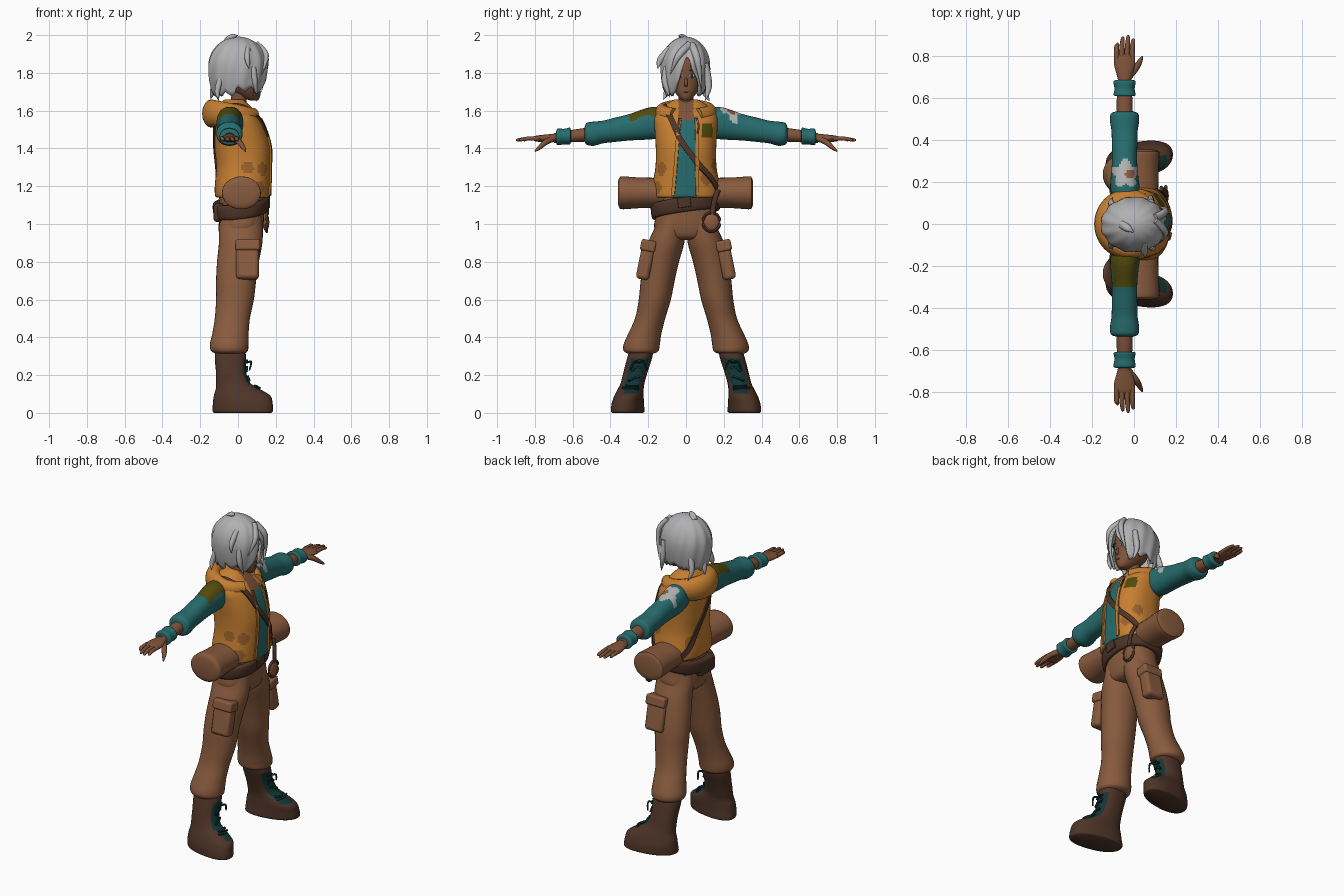
import bpy, bmesh, math
from mathutils import Vector
from mathutils.bvhtree import BVHTree

if "Cube" in bpy.data.objects:
    bpy.data.objects.remove(bpy.data.objects["Cube"])

COLOURS = {
    "hair_grey": (0.44, 0.44, 0.45), "skin_brown": (0.21, 0.085, 0.04),
    "vest_orange": (0.56, 0.21, 0.03), "rust": (0.33, 0.12, 0.025),
    "teal": (0.02, 0.15, 0.155), "olive": (0.085, 0.07, 0.004),
    "tan": (0.25, 0.105, 0.048), "dark_brown": (0.075, 0.034, 0.02),
    "dark_teal": (0.006, 0.035, 0.036)}
MATS = {}
for key, c in COLOURS.items():
    MATS[key] = bpy.data.materials.new(key)
    MATS[key].diffuse_color = (*c, 1)


def build(name, verts, faces, mat):
    me = bpy.data.meshes.new(name)
    me.from_pydata([tuple(v) for v in verts], [], faces)
    bm = bmesh.new()
    bm.from_mesh(me)
    bmesh.ops.recalc_face_normals(bm, faces=bm.faces)
    bm.to_mesh(me)
    bm.free()
    me.materials.append(MATS[mat])
    ob = bpy.data.objects.new(name, me)
    bpy.context.collection.objects.link(ob)
    return ob


def resample(rows, steps, closed=False):
    """Smooth interpolation through rows of numbers."""
    n, out = len(rows), []
    for i in range(n if closed else n - 1):
        idx = [(i + k) % n if closed else min(max(i + k, 0), n - 1) for k in (-1, 0, 1, 2)]
        a, b, c, d = (rows[j] for j in idx)
        for s in range(steps):
            t = s / steps
            out.append([0.5 * (2 * q + (r - p) * t + (2 * p - 5 * q + 4 * r - w) * t * t
                               + (3 * q - p - 3 * r + w) * t ** 3) for p, q, r, w in zip(a, b, c, d)])
    if not closed:
        out.append(list(rows[-1]))
    return out


def skin_rings(name, rings, mat, closed=False):
    n, m = len(rings[0]), len(rings)
    faces = [(i * n + j, i * n + (j + 1) % n, (i + 1) % m * n + (j + 1) % n, (i + 1) % m * n + j)
             for i in range(m if closed else m - 1) for j in range(n)]
    if not closed:
        faces += [tuple(range(n)), tuple(range((m - 1) * n, m * n))]
    return build(name, [v for r in rings for v in r], faces, mat)


def loft(name, rows, mat, axis="z", side=1, n=36, p=2.0, steps=4, warp=None):
    """Rows: position on the axis, centre u, centre v, radius u, radius v."""
    rings = []
    for t, u, v, ru, rv in resample(rows, steps):
        ring = []
        for j in range(n):
            c, s = math.cos(2 * math.pi * j / n), math.sin(2 * math.pi * j / n)
            a = u + ru * math.copysign(abs(c) ** (2 / p), c)
            b = v + rv * math.copysign(abs(s) ** (2 / p), s)
            q = Vector((a, b, t)) if axis == "z" else Vector((a, t, b))
            if warp:
                q = warp(q)
            q.y *= side
            ring.append(q)
        rings.append(ring)
    return skin_rings(name, rings, mat)


def tube(name, rows, mat, n=10, steps=4, closed=False, side=1):
    """Rows: x, y, z, sideways radius, upward radius."""
    rows = resample(rows, steps, closed)
    pts = [Vector((r[0], r[1] * side, r[2])) for r in rows]
    rings, m = [], len(pts)
    for i, (q, r) in enumerate(zip(pts, rows)):
        t = (pts[(i + 1) % m] - pts[i - 1] if closed else pts[min(i + 1, m - 1)] - pts[max(i - 1, 0)]).normalized()
        ref = Vector((0, 0, 1)) if abs((pts[-1] - pts[0]).normalized().z) < 0.8 or closed else Vector((1, 0, 0))
        s = t.cross(ref).normalized()
        up = s.cross(t)
        rings.append([q + s * r[3] * math.cos(2 * math.pi * k / n) + up * r[4] * math.sin(2 * math.pi * k / n)
                      for k in range(n)])
    return skin_rings(name, rings, mat, closed)


def tree(ob):
    return BVHTree.FromPolygons([v.co.copy() for v in ob.data.vertices], [tuple(f.vertices) for f in ob.data.polygons])


def ribbon(name, pts, base, width, mat, thick=0.008, closed=False, steps=6):
    """Flat strap laid on the surface of a base part."""
    hits = [base.find_nearest(Vector(q))[:2] for q in resample(pts, steps, closed)]
    m, rings = len(hits), []
    for i, (q, nor) in enumerate(hits):
        t = hits[(i + 1) % m][0] - hits[i - 1][0] if closed else hits[min(i + 1, m - 1)][0] - hits[max(i - 1, 0)][0]
        s = t.cross(nor).normalized() * width
        rings.append([q - s - nor * 0.01, q + s - nor * 0.01, q + s + nor * thick, q - s + nor * thick])
    return skin_rings(name, rings, mat, closed)


def paint(ob, mat, test):
    ob.data.materials.append(MATS[mat])
    for f in ob.data.polygons:
        if test(f.center, f.normal):
            f.material_index = len(ob.data.materials) - 1


def blob(name, loc, size, mat):
    bm = bmesh.new()
    bmesh.ops.create_icosphere(bm, subdivisions=3, radius=1)
    verts = [Vector(loc) + Vector([a * b for a, b in zip(v.co, size)]) for v in bm.verts]
    faces = [[v.index for v in f.verts] for f in bm.faces]
    bm.free()
    return build(name, verts, faces, mat)


def box(name, loc, size, mat, tilt=0, bevel=0.015):
    h = [s / 2 for s in size]
    verts = [(x * h[0], y * h[1], z * h[2]) for x in (-1, 1) for y in (-1, 1) for z in (-1, 1)]
    ob = build(name, verts, [(0, 1, 3, 2), (4, 6, 7, 5), (0, 4, 5, 1), (2, 3, 7, 6), (0, 2, 6, 4), (1, 5, 7, 3)], mat)
    ob.location, ob.rotation_euler = loc, (tilt, 0, 0)
    mod = ob.modifiers.new("bevel", "BEVEL")
    mod.width, mod.segments = bevel, 3
    return ob


# vest and shirt: one torso with painted opening and patches
torso = loft("vest", [(1.14, .025, 0, .135, .17), (1.15, .025, 0, .146, .182), (1.2, .025, 0, .148, .18),
                      (1.3, .03, 0, .145, .162), (1.4, .025, 0, .148, .16), (1.5, .01, 0, .137, .166),
                      (1.57, -.01, 0, .122, .165), (1.63, -.02, 0, .08, .11), (1.66, -.02, 0, .05, .06)],
             "vest_orange", n=96, p=2.4, steps=7)
SPOTS = [(.13, -.13, 1.29), (.15, .11, 1.24), (.1, .16, 1.31), (.05, -.17, 1.3), (-.1, .1, 1.25), (.11, -.15, 1.19)]
paint(torso, "rust", lambda c, n: any((c - Vector(s)).length < .035 for s in SPOTS))
paint(torso, "olive", lambda c, n: n.x > .2 and .085 < c.y < .14 and 1.46 < c.z < 1.53)
paint(torso, "teal", lambda c, n: n.x > .2 and -.07 + .1 * (c.z - 1.17) < c.y < .06 and c.z < 1.57)
paint(torso, "skin_brown", lambda c, n: n.x > .2 and abs(c.y) < .04 and c.z > 1.555)
body = tree(torso)
for nm, y0, y1 in (("right", -.072, -.034), ("left", .062, .058)):
    ribbon("vest_edge_" + nm, [(.18, y0, 1.15), (.18, (y0 + y1) / 2, 1.35), (.14, y1, 1.57)], body, .009, "vest_orange")
    ribbon("hood_cord_" + nm, [(.14, y1, 1.57), (.16, y1 * 1.2, 1.53), (.17, y1 * 1.1, 1.48)], body, .006, "dark_brown")

# hood resting round the neck
hood = []
for k in range(13):
    a = math.radians(-150 + 25 * k)
    back = (1 + math.cos(a)) / 2
    hood.append((-.02 - .12 * math.cos(a), .125 * math.sin(a), 1.575 + .01 * back, .034 + .016 * back, .035 + .04 * back))
tube("hood", hood, "vest_orange", n=16)

# neck, head and face
loft("neck", [(1.52, .0, 0, .05, .05), (1.6, .0, 0, .042, .04), (1.72, .01, 0, .042, .04)], "skin_brown", n=20)
head = loft("head", [(1.653, .085, 0, .018, .016), (1.668, .07, 0, .045, .036), (1.70, .045, 0, .075, .06),
                     (1.74, .025, 0, .095, .079), (1.79, .015, 0, .105, .09), (1.85, .01, 0, .108, .094),
                     (1.92, 0, 0, .09, .08), (1.95, 0, 0, .05, .05)], "skin_brown")
face = tree(head)
tube("nose", [(.115, 0, 1.775, .006, .004), (.128, 0, 1.745, .009, .008), (.118, 0, 1.73, .008, .004)], "skin_brown")
for s, nm in ((-1, "right"), (1, "left")):
    q = face.find_nearest(Vector((.16, s * .045, 1.785)))[0]
    blob("eye_" + nm, q, (.005, .016, .011), "hair_grey")
    blob("iris_" + nm, q + Vector((.003, 0, 0)), (.004, .007, .01), "dark_teal")
    tube("eyebrow_" + nm, [(.12, .02, 1.812, .004, .003), (.112, .048, 1.817, .004, .004), (.095, .07, 1.81, .003, .002)],
         "dark_brown", side=s)
blob("mouth", face.find_nearest(Vector((.15, 0, 1.697)))[0], (.003, .013, .003), "dark_brown")

# hair cap: lower edge follows the face opening and ends in points
COLS, ROWS = 96, 16
rings = []
for i in range(ROWS + 1):
    ring = []
    for j in range(COLS):
        th = 2 * math.pi * j / COLS
        a = abs((th - .1 + math.pi) % (2 * math.pi) - math.pi)
        low = 1.875 - .2 * min(a / .65, 1) + (.025 if .95 < a < 1.8 else 0)
        low += .026 * abs((j % 8) - 4) / 4
        end = math.acos((low - 1.83) / .162) if low > 1.83 else math.pi / 2 + (1.83 - low) / .162
        ph = max(i / ROWS, .02) * end
        drop = max(ph - math.pi / 2, 0)
        z = 1.83 + .162 * (math.cos(ph) if drop == 0 else -drop)
        r = (math.sin(ph) if drop == 0 else 1 - .22 * drop ** 2) * (1 + .022 * math.cos(th * 12 + 2 * ph) * min(ph, 1))
        ring.append(Vector((.158 * r * math.cos(th), -.003 + .132 * r * math.sin(th), z)))
    rings.append(ring)
hair = skin_rings("hair", rings, "hair_grey")
bm = bmesh.new()
bm.from_mesh(hair.data)
bmesh.ops.delete(bm, geom=[max((f for f in bm.faces if len(f.verts) > 4), key=lambda f: f.calc_area())], context="FACES")
bmesh.ops.recalc_face_normals(bm, faces=bm.faces)
bm.to_mesh(hair.data)
bm.free()
mod = hair.modifiers.new("thickness", "SOLIDIFY")
mod.thickness, mod.offset = .014, -1
# loose locks: crown, fringe, temples and nape
LOCKS = [((.1, .02, 1.95), (.15, -.04, 1.89), (.125, -.085, 1.79)), ((.1, .03, 1.95), (.15, .06, 1.87), (.125, .085, 1.7)),
         ((.05, -.08, 1.93), (.05, -.135, 1.87), (.06, -.15, 1.82)), ((.08, .1, 1.85), (.08, .12, 1.73), (.1, .1, 1.65)),
         ((-.09, .08, 1.78), (-.11, .1, 1.7), (-.1, .125, 1.65)), ((-.09, -.08, 1.78), (-.11, -.1, 1.7), (-.1, -.12, 1.66)),
         ((-.12, 0, 1.78), (-.135, .01, 1.7), (-.145, .02, 1.66)), ((-.06, 0, 1.97), (-.03, -.02, 1.992), (.0, -.04, 1.998)),
         ((.08, -.1, 1.83), (.09, -.11, 1.75), (.1, -.085, 1.67))]
for k, pts in enumerate(LOCKS):
    tube("hair_lock_%d" % k, [(*q, r, r * .8) for q, r in zip(pts, (.02, .018, .001))], "hair_grey")

# hips, belt, bedroll
loft("trouser_hips", [(1.16, .02, 0, .12, .155), (1.05, .02, 0, .118, .16), (.98, .015, 0, .118, .168),
                      (.93, .012, 0, .105, .13), (.915, .012, 0, .06, .06)], "tan", p=2.3)
lean = lambda q: Vector((q.x, q.y, q.z + .14 * q.y + .12 * q.x))
loft("belt", [(1.05, .015, 0, .12, .16), (1.055, .015, 0, .142, .18), (1.12, .015, 0, .148, .186), (1.125, .015, 0, .12, .16)],
     "dark_brown", p=2.3, warp=lean)
box("belt_buckle", (.162, -.01, 1.115), (.016, .07, .055), "dark_brown", .14, .004)
box("back_pouch", (-.1, -.04, 1.06), (.06, .15, .1), "dark_brown", 0, .02)
loft("bedroll", [(-.36, .018, 1.165, .07, .06), (-.352, .018, 1.165, .096, .08), (-.33, .018, 1.165, .103, .087),
                 (-.2, .018, 1.165, .098, .08), (.2, .018, 1.165, .098, .08), (.33, .018, 1.165, .103, .087),
                 (.348, .018, 1.165, .096, .08), (.355, .018, 1.165, .07, .06)], "tan", axis="y")

# shoulder strap with round pouch
ribbon("shoulder_strap", [(.12, -.085, 1.57), (.18, -.03, 1.45), (.19, .06, 1.33), (.15, .15, 1.24), (.1, .2, 1.17),
                          (0, .21, 1.15), (-.11, .14, 1.2), (-.14, 0, 1.4), (-.12, -.1, 1.56), (-.02, -.13, 1.64)],
       body, .015, "dark_brown", closed=True)
blob("round_pouch", (.148, .135, 1.01), (.018, .042, .048), "tan")
tube("pouch_rim", [(.152, .135 + .045 * math.cos(a * math.pi / 6), 1.01 + .05 * math.sin(a * math.pi / 6), .008, .008)
                   for a in range(12)], "dark_brown", closed=True, steps=2, n=8)
tube("pouch_loop", [(.13, .17, 1.18, .014, .01), (.15, .15, 1.12, .014, .01), (.155, .14, 1.05, .014, .01)], "dark_brown")

for s, nm in ((-1, "right"), (1, "left")):
    # sleeve, forearm, wristband
    sleeve = loft("sleeve_" + nm, [(.1, -.04, 1.54, .06, .075), (.17, -.043, 1.535, .07, .085), (.22, -.045, 1.528, .066, .082),
                                   (.3, -.045, 1.512, .06, .07), (.38, -.045, 1.498, .061, .064), (.44, -.045, 1.487, .062, .06),
                                   (.49, -.045, 1.478, .069, .064), (.525, -.045, 1.478, .066, .058), (.537, -.045, 1.475, .042, .04)],
                  "teal", "y", s, n=48, p=2.2, steps=6)
    if s < 0:
        paint(sleeve, "olive", lambda c, n: -.3 < c.y < -.15 and n.z > .35)
    else:
        flat = lambda c: math.hypot(c.x + .04, c.y - .24)
        paint(sleeve, "hair_grey", lambda c, n: n.z > .1 and flat(c) < .06 + .012 * math.sin(5 * math.atan2(c.y - .24, c.x + .04)))
        paint(sleeve, "tan", lambda c, n: n.z > .1 and math.hypot(c.x + .02, c.y - .24) < .022)
    loft("forearm_" + nm, [(.5, -.045, 1.475, .04, .038), (.6, -.045, 1.466, .037, .033), (.7, -.045, 1.455, .03, .026)],
         "skin_brown", "y", s, n=20)
    loft("wristband_" + nm, [(.61, -.045, 1.466, .038, .032), (.615, -.045, 1.466, .052, .044), (.645, -.045, 1.463, .048, .041),
                             (.68, -.045, 1.461, .053, .044), (.687, -.045, 1.46, .035, .03)], "teal", "y", s, n=24)
    # hand with four fingers and thumb
    loft("palm_" + nm, [(.67, -.045, 1.457, .028, .024), (.71, -.045, 1.455, .037, .022), (.76, -.045, 1.453, .05, .019),
                        (.795, -.045, 1.452, .048, .015), (.81, -.045, 1.452, .035, .008)], "skin_brown", "y", s, n=20)
    for k, (x, end) in enumerate(((-.083, .865), (-.058, .893), (-.032, .9), (-.008, .885))):
        tube("finger_%s_%d" % (nm, k), [(x, .78, 1.453, .013, .013), (x, .84, 1.452, .012, .011),
                                        (x + .004, end - .01, 1.445, .009, .008), (x + .004, end, 1.443, .003, .003)],
             "skin_brown", side=s)
    tube("thumb_" + nm, [(-.03, .7, 1.453, .018, .016), (.005, .74, 1.435, .017, .015), (.028, .775, 1.405, .012, .011),
                         (.04, .8, 1.385, .004, .004)], "skin_brown", side=s)
    # trouser leg with cargo pocket
    loft("trouser_leg_" + nm, [(1.04, .018, .08, .108, .075), (.98, .015, .085, .116, .082), (.9, .014, .105, .115, .096),
                               (.8, .0, .13, .111, .093), (.7, -.01, .15, .106, .09), (.6, -.016, .165, .1, .085),
                               (.5, -.03, .19, .093, .08), (.42, -.04, .218, .096, .088), (.36, -.047, .235, .102, .096),
                               (.325, -.045, .238, .095, .09), (.31, -.04, .24, .06, .055)], "tan", side=s, n=32)
    box("cargo_pocket_" + nm, (.05, s * .212, .81), (.12, .07, .21), "tan", s * .2, .02)
    box("pocket_flap_" + nm, (.052, s * .2, .885), (.13, .08, .06), "tan", s * .2, .012)
    # boot, splayed outwards, with lace panel
    splay = lambda q: Vector((q.x, q.y + .16 * q.x * max(0, 1 - q.z / .2), q.z))
    boot = loft("boot_" + nm, [(0, .025, .305, .15, .076), (.01, .025, .305, .16, .084), (.05, .025, .305, .158, .082),
                               (.09, .022, .3, .15, .076), (.125, .0, .293, .118, .068), (.16, -.026, .283, .09, .063),
                               (.22, -.037, .266, .08, .064), (.3, -.04, .243, .083, .066), (.34, -.04, .235, .07, .06)],
                "dark_brown", side=s, n=48, p=2.3, steps=6, warp=splay)
    paint(boot, "dark_teal", lambda c, n: n.x > .45 and .1 < c.z < .285 and abs(abs(c.y) - .33 + .3 * c.z) < .045)
    skin = tree(boot)
    for k in range(5):
        z = .13 + .034 * k
        y = .33 - .3 * z
        ribbon("lace_%s_%d" % (nm, k), [(.1, s * (y - .045), z), (.12, s * y, z + .01), (.1, s * (y + .045), z)],
               skin, .005, "dark_teal", .01)
    for k in (-1, 1):
        tube("lace_bow_%s_%d" % (nm, k), [(.045, .25, .265, .005, .005), (.07, .25 + .025 * k, .27, .006, .006),
                                          (.06, .25 + .045 * k, .225, .004, .004)], "dark_teal", n=6, side=s)

bpy.ops.object.select_all(action="SELECT")
bpy.context.view_layer.objects.active = torso
bpy.ops.object.shade_smooth_by_angle(angle=math.radians(45))

for m in bpy.data.materials:
    if m.users and not m.is_grease_pencil:
        m.use_nodes = True
        m.node_tree.nodes["Principled BSDF"].inputs["Base Color"].default_value = m.diffuse_color
